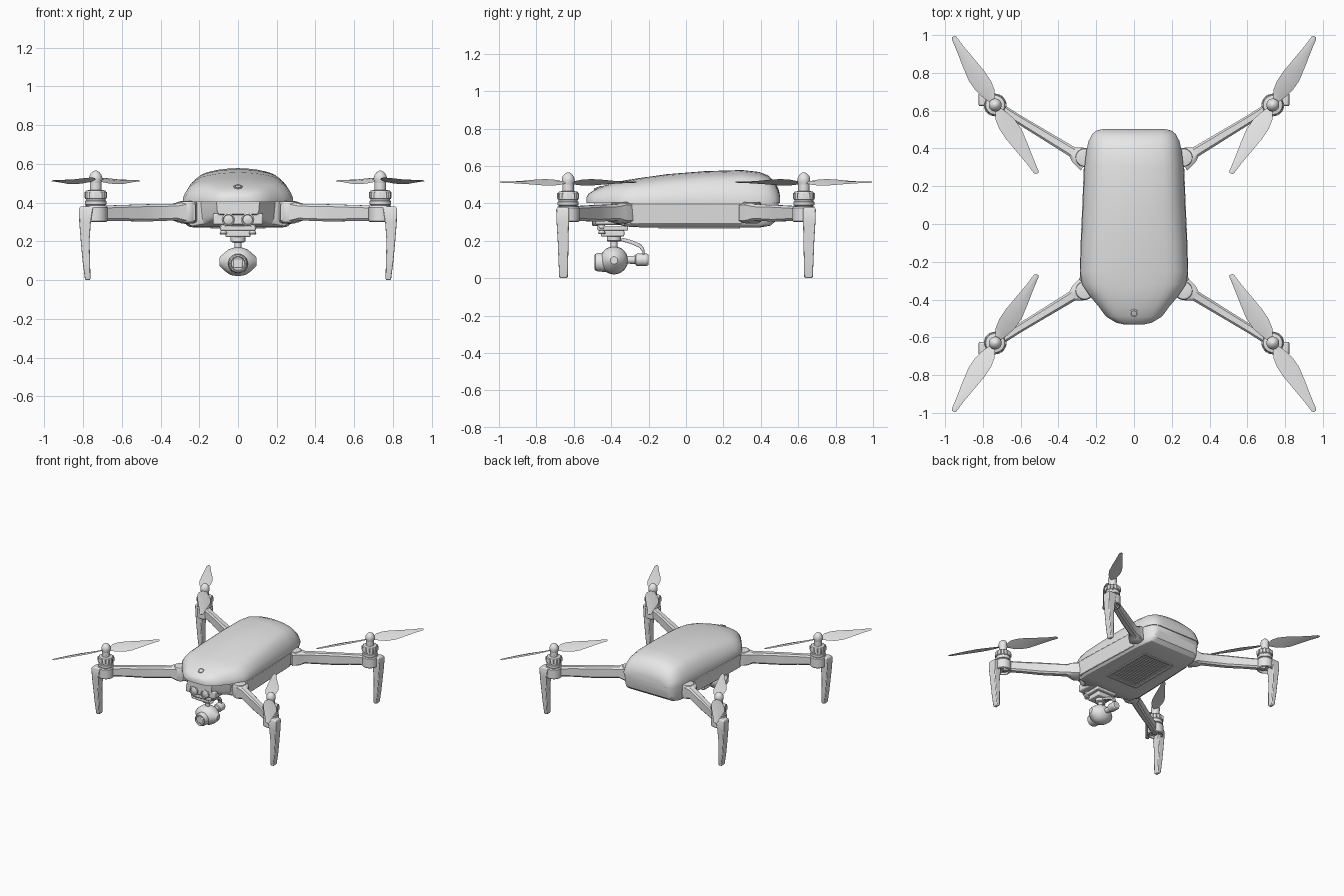
import bpy, bmesh, math
from mathutils import Vector

if "Cube" in bpy.data.objects:
    bpy.data.objects.remove(bpy.data.objects["Cube"], do_unlink=True)

grey = bpy.data.materials.new("plain grey")
grey.use_nodes = True
grey.diffuse_color = (0.8, 0.8, 0.8, 1)
grey.node_tree.nodes["Principled BSDF"].inputs["Base Color"].default_value = (0.8, 0.8, 0.8, 1)


def finish(name, bm, bevel=0, corners=False, sides=False, angle=30):
    """Turn a bmesh into a shaded object, optionally mirrored to both sides or all four corners."""
    bmesh.ops.remove_doubles(bm, verts=bm.verts, dist=0.00001)
    bmesh.ops.recalc_face_normals(bm, faces=bm.faces)
    mesh = bpy.data.meshes.new(name)
    bm.to_mesh(mesh)
    bm.free()
    mesh.materials.append(grey)
    ob = bpy.data.objects.new(name, mesh)
    bpy.context.collection.objects.link(ob)
    if bevel:
        mod = ob.modifiers.new("bevel", 'BEVEL')
        mod.width = bevel
        mod.segments = 2
    if corners or sides:
        mod = ob.modifiers.new("mirror", 'MIRROR')
        mod.use_axis = (True, corners, False)
        mod.use_mirror_merge = False
    bpy.ops.object.select_all(action='DESELECT')
    ob.select_set(True)
    bpy.context.view_layer.objects.active = ob
    bpy.ops.object.shade_smooth_by_angle(angle=math.radians(angle))
    return ob


def add_loft(bm, rings):
    """Skin a row of closed rings and cap both ends."""
    rows = [[bm.verts.new(p) for p in ring] for ring in rings]
    n = len(rows[0])
    for a, b in zip(rows, rows[1:]):
        for i in range(n):
            j = (i + 1) % n
            bm.faces.new((a[i], a[j], b[j], b[i]))
    bm.faces.new(rows[0])
    bm.faces.new(rows[-1])


def loft(name, rings, **kw):
    bm = bmesh.new()
    add_loft(bm, rings)
    return finish(name, bm, **kw)


def add_box(bm, x0, x1, y0, y1, z0, z1):
    add_loft(bm, [[(x0, y0, z), (x1, y0, z), (x1, y1, z), (x0, y1, z)] for z in (z0, z1)])


def box(name, *size, **kw):
    bm = bmesh.new()
    add_box(bm, *size)
    return finish(name, bm, **kw)


def lathe(name, profile, centre, axis='z', n=32, **kw):
    """Turn (radius, height) points about an axis through centre."""
    def place(r, h, a):
        c, s = r * math.cos(a), r * math.sin(a)
        return Vector(centre) + Vector({'x': (h, c, s), 'y': (c, h, s), 'z': (c, s, h)}[axis])
    rings = [[place(max(r, 0.0005), h, 2 * math.pi * i / n) for i in range(n)] for r, h in profile]
    return loft(name, rings, **kw)


def mirrored_section(half):
    """Close a half section, listed from the side to the middle, across x = 0."""
    return half + [(-x, y, z) for x, y, z in reversed(half) if x > 0]


# Upper shell: station = (y, half width, top height)
shell_line = [(-.533, .05, .43), (-.522, .095, .45), (-.49, .148, .472), (-.44, .185, .494),
              (-.38, .235, .513), (-.32, .275, .524), (-.25, .285, .535), (-.1, .279, .556),
              (.1, .27, .572), (.3, .262, .578), (.39, .252, .568), (.44, .24, .549),
              (.475, .222, .515), (.495, .198, .475), (.502, .165, .445)]
shell_shape = [(1, 0), (1, .15), (.96, .36), (.88, .6), (.8, .72), (.77, .755), (.72, .81),
               (.6, .88), (.4, .95), (.2, .985), (0, 1)]
loft("upper_shell", [mirrored_section([(w * u, y, .402 + (top - .402) * v) for u, v in shell_shape])
                     for y, w, top in shell_line], angle=40)

# Lower hull: station = (y, half width, bottom height)
hull_line = [(-.49, .11, .34), (-.44, .14, .31), (-.36, .19, .288), (-.33, .268, .276),
             (-.25, .283, .272), (-.1, .277, .272), (.1, .268, .272), (.3, .26, .272),
             (.4, .248, .272), (.45, .23, .28), (.48, .21, .305), (.494, .185, .36)]
hull_shape = [(1, 0), (1, .25), (.975, .7), (.95, .88), (.9, .97), (.82, 1), (0, 1)]
loft("lower_hull", [mirrored_section([(w * u, y, .406 + (low - .406) * v) for u, v in hull_shape])
                    for y, w, low in hull_line])

# Side panels between the arms
loft("side_panels", [[(w - .03, y, .29), (w - .006, y, .29), (w + .004, y, .40), (w - .03, y, .40)]
                     for y, w in ((-.3, .284), (-.1, .279), (.1, .27), (.3, .262))],
     sides=True, bevel=.004)

# Power button on the nose
button = lathe("power_button", [(.022, -.008), (.022, .003), (.016, .005), (.014, .002), (0, .002)], (0, 0, 0))
button.location = (0, -.472, .482)
button.rotation_euler = (math.radians(22), 0, 0)

# Ribbed vent panel on the belly
bm = bmesh.new()
for s in (-1, 1):
    add_box(bm, s * .135 - .008, s * .135 + .008, -.14, .28, .265, .28)
    add_box(bm, -.135, .135, .07 + s * .21 - .008, .07 + s * .21 + .008, .265, .28)
for i in range(20):
    y = -.11 + i * .019
    add_box(bm, -.11, .11, y - .004, y + .004, .267, .28)
finish("belly_vent", bm)

# Arm hinges and arms
lathe("arm_hinges", [(.03, .292), (.046, .3), (.05, .31), (.05, .395), (.045, .405), (.03, .408)],
      (.262, .352, 0), corners=True)
start, end = Vector((.25, .335, 0)), Vector((.735, .63, 0))
across = Vector((-.52, .854, 0))
rings = []
for t, half, low, high in [(0, .06, .295, .402), (.1, .048, .298, .402), (.16, .028, .308, .394),
                           (.5, .025, .302, .391), (.75, .023, .306, .387), (1, .026, .305, .383)]:
    mid = start.lerp(end, t)
    rings.append([mid + across * a + Vector((0, 0, z)) for a, z in
                  ((-half, low + .012), (-half * .6, low), (half * .6, low), (half, low + .012),
                   (half, high - .012), (half * .6, high), (-half * .6, high), (-half, high - .012))])
loft("arms", rings, corners=True)

# Motor housings, motors and spinners
hub = (.735, .63, 0)
lathe("motor_housings", [(0, .318), (.048, .318), (.048, .302), (.054, .3), (.06, .306), (.06, .376),
                         (.054, .384), (0, .384)], hub, corners=True)
lathe("motors", [(.045, .38), (.05, .388), (.056, .39), (.056, .408), (.051, .411), (.051, .418),
                 (.056, .421), (.056, .45), (.05, .462), (.03, .466), (.03, .515)], hub, corners=True)
lathe("spinners", [(.03, .5), (.034, .518), (.034, .53), (.029, .545), (.018, .558), (.008, .564), (0, .566)],
      hub, corners=True)
bm = bmesh.new()
for i in range(12):
    a = math.tau * i / 12
    x, y = hub[0] + .052 * math.cos(a), hub[1] + .052 * math.sin(a)
    add_box(bm, x - .007, x + .007, y - .007, y + .007, .425, .456)
finish("motor_ribs", bm, corners=True)

# Twisted two-blade propellers: station = (distance, leading edge, trailing edge, slope)
blade_line = [(.0, .012, -.012, .3), (.03, .016, -.018, .36), (.07, .038, -.036, .38),
              (.12, .046, -.05, .36), (.18, .043, -.055, .32), (.26, .03, -.044, .26),
              (.35, .015, -.029, .2), (.415, .008, -.02, .15), (.425, .002, -.014, .15)]
along, side = Vector((.51, .86, 0)), Vector((-.86, .51, 0))
bm = bmesh.new()
for turn in (1, -1):
    rings = []
    for s, lead, trail, slope in blade_line:
        mid = (lead + trail) / 2
        rings.append([Vector(hub) + turn * (along * s + side * p) + Vector((0, 0, .513 + p * slope + h))
                      for p, h in ((lead, 0), (mid, .005), (trail, 0), (mid, -.002))])
    add_loft(bm, rings)
finish("propellers", bm, corners=True, angle=50)

# Landing legs, curving inward to the feet: station = (z, inner x, outer x, inner y, outer y)
leg_line = [(0, .764, .789, .635, .675), (.008, .762, .791, .632, .678), (.1, .764, .803, .63, .682),
            (.2, .767, .812, .628, .686), (.3, .76, .82, .626, .692), (.365, .75, .822, .625, .694),
            (.38, .745, .815, .63, .688)]
loft("landing_legs", [[(a, c, z), (b, c, z), (b, d, z), (a, d, z)] for z, a, b, c, d in leg_line],
     corners=True, bevel=.005)

# Forward vision sensors
box("sensor_block", -.13, .13, -.485, -.34, .285, .345, bevel=.01)
lathe("sensor_lenses", [(.034, -.47), (.034, -.498), (.027, -.502), (.024, -.495), (.012, -.498), (0, -.5)],
      (.05, 0, .312), axis='y', sides=True)

# Gimbal mount with dampers
box("gimbal_plate", -.09, .09, -.475, -.31, .255, .28, bevel=.006)
box("gimbal_base", -.065, .065, -.455, -.33, .222, .258, bevel=.008)
lathe("gimbal_dampers", [(.016, .235), (.02, .242), (.013, .255), (.02, .268), (.016, .285)],
      (.075, -.45, 0), n=16, sides=True)
lathe("gimbal_yaw_motor", [(.03, .195), (.038, .2), (.038, .225)], (0, -.385, 0))
lathe("gimbal_neck", [(.018, .15), (.018, .2)], (0, -.385, 0), n=20)

# Gimbal arm swinging behind the camera
path = [(-.345, .208), (-.29, .192), (-.245, .172), (-.228, .15), (-.226, .1)]
loft("gimbal_arm", [[(x, y + d * .5, z + d) for x, d in ((-.016, -.009), (.016, -.009), (.016, .009), (-.016, .009))]
                    for y, z in path], bevel=.004)
lathe("gimbal_roll_motor", [(.02, -.33), (.022, -.272), (.03, -.268), (.033, -.26), (.033, -.21), (.027, -.2)],
      (0, 0, .098), axis='y')

# Camera ball, side caps and lens
lathe("camera_ball", [(.02, -.096), (.028, -.09), (.048, -.068), (.062, -.05), (.071, -.03), (.075, 0),
                      (.071, .03), (.062, .05), (.048, .068), (.028, .09), (.02, .096)],
      (0, -.385, .095), axis='x')
lathe("camera_lens", [(.052, -.42), (.05, -.468), (.044, -.485), (.038, -.488), (.034, -.478), (0, -.48)],
      (0, 0, .085), axis='y')
box("lens_window", -.024, .024, -.484, -.46, .061, .109, bevel=.005)
